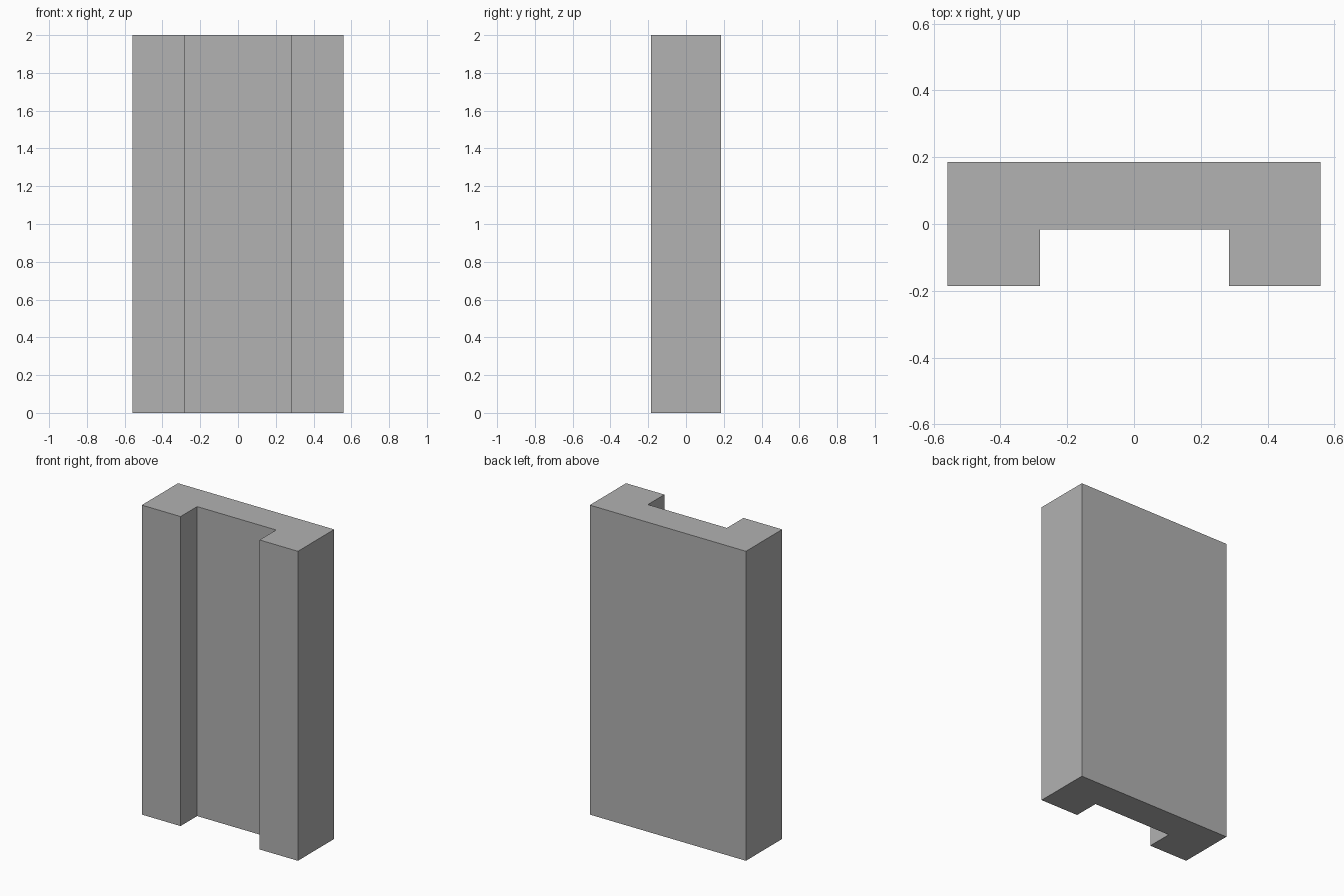
import bpy, bmesh

if "Cube" in bpy.data.objects:
    bpy.data.objects.remove(bpy.data.objects["Cube"])

# Plan outline of the channel: a back web with two forward flanges
HALF_W, HALF_D, HEIGHT = 0.558, 0.185, 2.0
SLOT_LEFT, SLOT_RIGHT, SLOT_Y = -0.281, 0.284, -0.016
outline = [
    (-HALF_W, -HALF_D), (SLOT_LEFT, -HALF_D), (SLOT_LEFT, SLOT_Y),
    (SLOT_RIGHT, SLOT_Y), (SLOT_RIGHT, -HALF_D), (HALF_W, -HALF_D),
    (HALF_W, HALF_D), (-HALF_W, HALF_D),
]

# Extrude the outline straight up
bm = bmesh.new()
base = bm.faces.new([bm.verts.new((x, y, 0)) for x, y in outline])
top = bmesh.ops.extrude_face_region(bm, geom=[base], use_keep_orig=True)
bmesh.ops.translate(bm, vec=(0, 0, HEIGHT),
                    verts=[v for v in top["geom"] if isinstance(v, bmesh.types.BMVert)])
bmesh.ops.recalc_face_normals(bm, faces=bm.faces[:])

mesh = bpy.data.meshes.new("channel_block")
bm.to_mesh(mesh)
bm.free()

# Single grey colour
grey = bpy.data.materials.new("grey")
grey.diffuse_color = (0.445, 0.445, 0.445, 1)
grey.use_nodes = True
grey.node_tree.nodes["Principled BSDF"].inputs["Base Color"].default_value = grey.diffuse_color
mesh.materials.append(grey)

block = bpy.data.objects.new("channel_block", mesh)
bpy.context.collection.objects.link(block)
